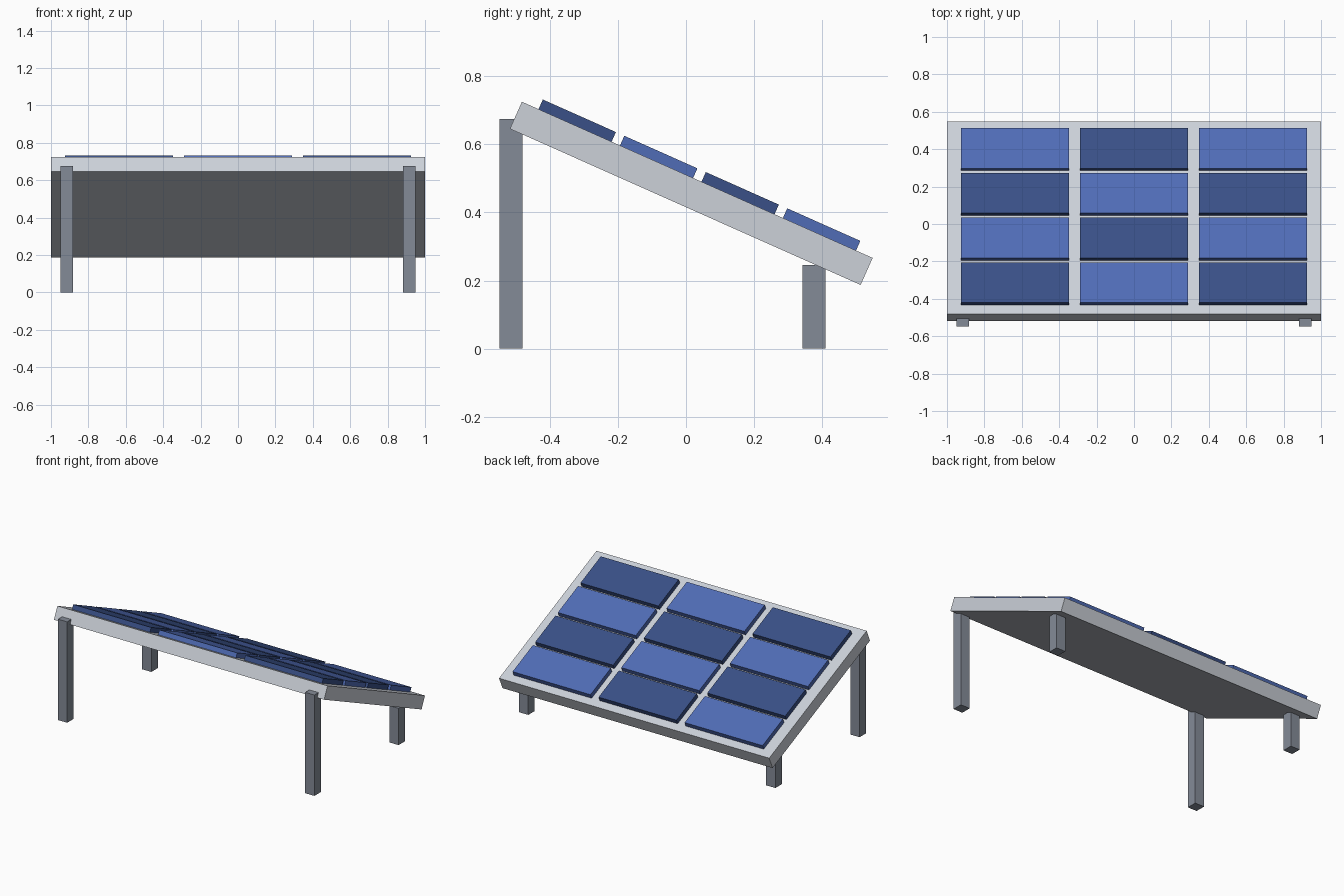
import bpy
import bmesh
import math
from mathutils import Matrix, Vector

if "Cube" in bpy.data.objects:
    bpy.data.objects.remove(bpy.data.objects["Cube"], do_unlink=True)


def make_material(name, rgb):
    mat = bpy.data.materials.new(name)
    mat.use_nodes = True
    mat.diffuse_color = (*rgb, 1)
    mat.node_tree.nodes["Principled BSDF"].inputs["Base Color"].default_value = (*rgb, 1)
    return mat


def box(name, size, centre, mat, base=Matrix.Identity(4)):
    """Box of the given size, centred in the space of the base matrix."""
    mesh = bpy.data.meshes.new(name)
    bm = bmesh.new()
    bmesh.ops.create_cube(bm, size=1, matrix=Matrix.Diagonal((*size, 1)))
    bm.to_mesh(mesh)
    bm.free()
    mesh.materials.append(mat)
    obj = bpy.data.objects.new(name, mesh)
    obj.matrix_world = base @ Matrix.Translation(Vector(centre))
    bpy.context.collection.objects.link(obj)
    return obj


frame_grey = make_material("light frame grey", (0.604, 0.638, 0.694))
leg_grey = make_material("steel leg grey", (0.231, 0.258, 0.310))
light_blue = make_material("light cell blue", (0.080, 0.150, 0.468))
dark_blue = make_material("dark cell blue", (0.041, 0.080, 0.242))

# Tilted backing board
LENGTH, THICK = 1.128, 0.087
tilt = Matrix.Translation((0, 0.0155, 0.456)) @ Matrix.Rotation(math.radians(-24), 4, "X")
box("backing_board", (2, LENGTH, THICK), (0, 0, 0), frame_grey, tilt)

# Checkered cells lying on the board
CELL = (0.577, 0.235, 0.031)
for row in range(4):
    for col in range(3):
        centre = ((col - 1) * 0.637, (row - 1.5) * 0.262, (THICK + CELL[2]) / 2)
        mat = light_blue if (row + col) % 2 else dark_blue
        box(f"solar_cell_{row + 1}_{col + 1}", CELL, centre, mat, tilt)

# Tall front legs and short rear legs
for side, x in (("left", 0.915), ("right", -0.915)):
    for place, y, height in (("front", -0.514, 0.675), ("rear", 0.376, 0.246)):
        box(f"{place}_leg_{side}", (0.068, 0.068, height), (x, y, height / 2), leg_grey)
